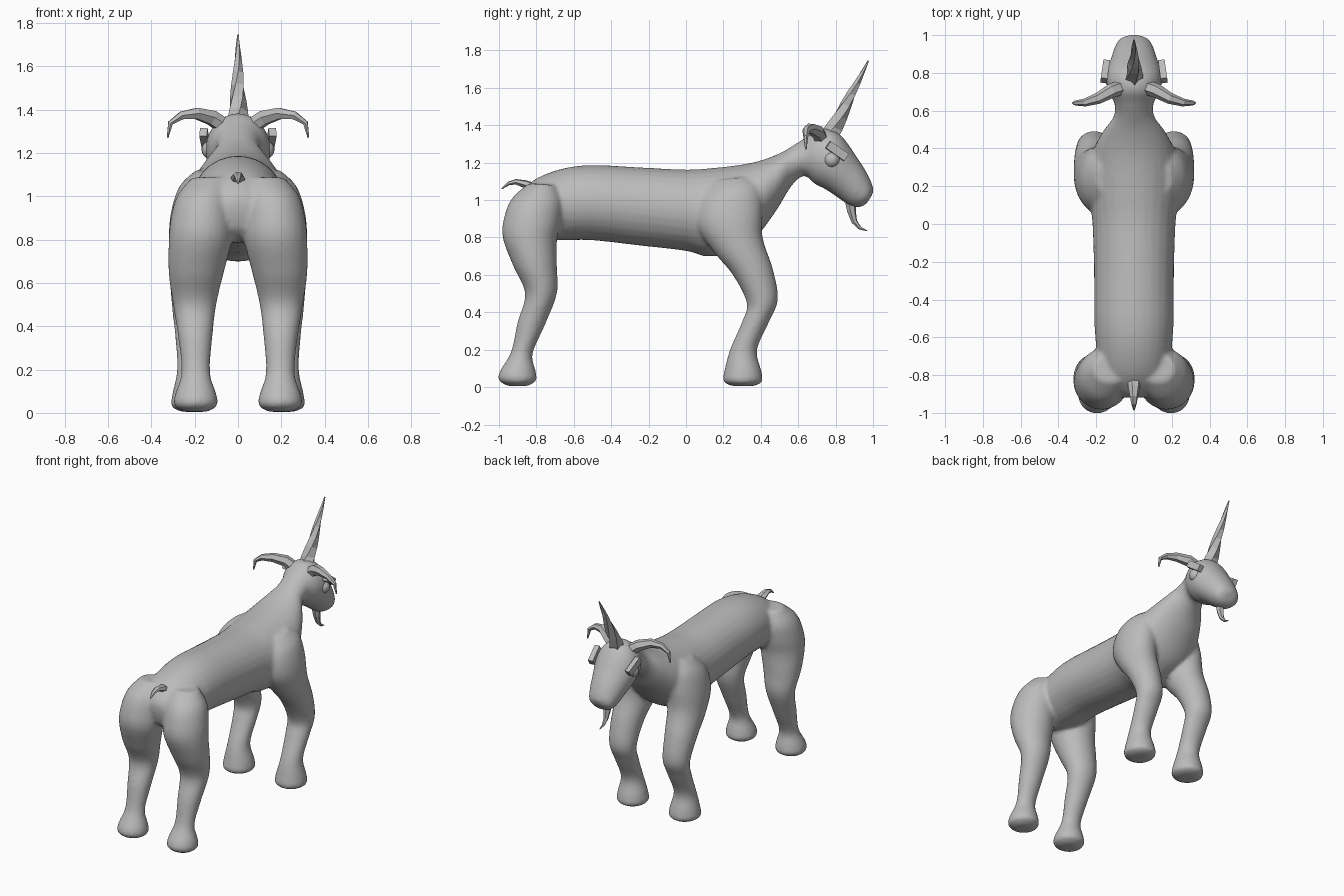
import bpy, bmesh, math
from mathutils import Vector, Matrix

if "Cube" in bpy.data.objects:
    bpy.data.objects.remove(bpy.data.objects["Cube"])

grey = bpy.data.materials.new("plain grey")
grey.diffuse_color = (0.5, 0.5, 0.5, 1)
grey.use_nodes = True
grey.node_tree.nodes["Principled BSDF"].inputs["Base Color"].default_value = grey.diffuse_color


def finish(name, bm, smooth, mirror=False):
    bmesh.ops.recalc_face_normals(bm, faces=bm.faces[:])
    me = bpy.data.meshes.new(name)
    bm.to_mesh(me)
    bm.free()
    me.materials.append(grey)
    for p in me.polygons:
        p.use_smooth = smooth
    ob = bpy.data.objects.new(name, me)
    bpy.context.collection.objects.link(ob)
    if mirror:
        ob.modifiers.new("mirror", "MIRROR").use_mirror_merge = False
    return ob


def skin(bm, rings):
    """Join rings of points into a closed skin."""
    rows = [[bm.verts.new(p) for p in r] for r in rings]
    n = len(rows[0])
    for a, b in zip(rows, rows[1:]):
        for i in range(n):
            j = (i + 1) % n
            bm.faces.new((a[i], a[j], b[j], b[i]))
    bm.faces.new(rows[0])
    bm.faces.new(rows[-1])


def loft(bm, secs, side=1, n=28, steps=5):
    """Smooth loft of ellipses: (y1, z1, y2, z2, centre x, half width)."""
    dense = []
    s = [secs[0]] + secs + [secs[-1]]
    for k in range(1, len(s) - 2):
        for q in range(steps):
            t = q / steps
            dense.append([0.5 * (2 * b + (c - a) * t + (2 * a - 5 * b + 4 * c - d) * t * t
                                 + (3 * b - a - 3 * c + d) * t ** 3)
                          for a, b, c, d in zip(*s[k - 1:k + 3])])
    dense.append(secs[-1])
    rings = []
    for y1, z1, y2, z2, cx, w in dense:
        ring = []
        for i in range(n):
            a = 2 * math.pi * i / n
            u, v = math.cos(a), math.sin(a)
            ring.append((side * (cx + w * v), (y1 + y2) / 2 + u * (y1 - y2) / 2,
                         (z1 + z2) / 2 + u * (z1 - z2) / 2))
        rings.append(ring)
    skin(bm, rings)


def tube(name, pts, sides, twist=0, mirror=False):
    """Flat-sided tapering tube through (x, y, z, radius)."""
    P = [Vector(p[:3]) for p in pts]
    d = (P[1] - P[0]).normalized()
    u = d.orthogonal().normalized()
    rings = []
    for k, p in enumerate(P):
        nd = (P[min(k + 1, len(P) - 1)] - P[max(k - 1, 0)]).normalized()
        u = d.rotation_difference(nd) @ u
        d = nd
        rings.append([p + pts[k][3] * (Matrix.Rotation(2 * math.pi * i / sides + twist * k, 3, d) @ u)
                      for i in range(sides)])
    bm = bmesh.new()
    skin(bm, rings)
    return finish(name, bm, False, mirror)


# body: torso, neck and head in one loft (top point, bottom point, half width)
torso = [(-.92, .99, -.92, .93, 0, .04), (-.89, 1.04, -.89, .84, 0, .12), (-.8, 1.115, -.8, .79, 0, .18),
         (-.66, 1.168, -.66, .785, 0, .2), (-.5, 1.187, -.5, .785, 0, .21), (-.25, 1.175, -.25, .757, 0, .212),
         (0, 1.163, 0, .728, 0, .22), (.15, 1.172, .1, .7, 0, .235), (.3, 1.19, .2, .71, 0, .24),
         (.4, 1.212, .36, .79, 0, .22), (.5, 1.25, .48, .94, 0, .165), (.57, 1.29, .56, 1.07, 0, .11),
         (.64, 1.335, .63, 1.13, 0, .103), (.72, 1.382, .69, 1.085, 0, .137), (.82, 1.355, .75, 1.055, 0, .15),
         (.92, 1.22, .83, 1.0, 0, .122), (.97, 1.14, .88, .968, 0, .105), (1.0, 1.07, .93, .962, 0, .083),
         (1.0, 1.035, .965, .98, 0, .04)]
# legs (back point, front point, centre x, half width)
front_leg = [(.25, .005, .36, .005, .205, .055), (.2, .03, .408, .03, .205, .102), (.205, .085, .402, .09, .205, .098),
             (.235, .2, .38, .2, .208, .073), (.3, .35, .445, .35, .208, .082), (.325, .45, .492, .47, .21, .092),
             (.25, .6, .465, .63, .21, .105), (.15, .72, .41, .8, .2, .12), (.06, .86, .41, .95, .185, .128),
             (.06, 1.0, .4, 1.07, .15, .125), (.13, 1.1, .35, 1.13, .1, .1)]
hind_leg = [(-.95, .005, -.85, .005, .195, .055), (-1.0, .035, -.8, .035, .195, .1), (-.995, .085, -.805, .09, .195, .095),
            (-.935, .19, -.82, .18, .195, .066), (-.9, .35, -.755, .33, .197, .078), (-.86, .5, -.69, .5, .2, .1),
            (-.925, .65, -.69, .64, .193, .127), (-.98, .8, -.69, .78, .175, .145), (-.972, .91, -.67, .88, .168, .143),
            (-.93, 1.01, -.66, .99, .155, .127), (-.84, 1.09, -.69, 1.08, .125, .09)]
bm = bmesh.new()
loft(bm, torso)
for side in (1, -1):
    loft(bm, front_leg, side)
    loft(bm, hind_leg, side)
body = finish("body", bm, True)
rm = body.modifiers.new("blend", "REMESH")
rm.mode = "VOXEL"
rm.voxel_size = 0.013
rm.use_smooth_shade = True
sm = body.modifiers.new("soften", "SMOOTH")
sm.factor, sm.iterations = 0.5, 5

# long twisted horn on the forehead
base, tip = Vector((0, .765, 1.33)), Vector((0, .975, 1.745))
tube("forehead_horn", [(*base.lerp(tip, k / 7), .05 * (1 - k / 7) + .004) for k in range(8)], 5, twist=.35)

# curled side horns
tube("side_horn", [(.06, .725, 1.32, .04), (.12, .705, 1.362, .038), (.19, .665, 1.382, .03),
                   (.26, .643, 1.373, .021), (.312, .64, 1.338, .013), (.325, .641, 1.27, .004)], 6, mirror=True)

# beard and tail
tube("beard", [(0, .88, .99, .03), (0, .885, .94, .024), (0, .9, .885, .016), (0, .93, .85, .009),
               (0, .97, .835, .002)], 6)
tail = tube("tail", [(0, -.8, 1.065, .024), (0, -.86, 1.085, .022), (0, -.91, 1.098, .015),
                     (0, -.95, 1.088, .01), (0, -.985, 1.06, .003)], 6)
tail.scale.x = 1.5

# eyes
bm = bmesh.new()
bmesh.ops.create_uvsphere(bm, u_segments=20, v_segments=12, radius=.043,
                          matrix=Matrix.Translation((.125, .78, 1.215)))
finish("eye", bm, True, True)

# brow plates
bm = bmesh.new()
bmesh.ops.create_cube(bm, size=1, matrix=Matrix.Translation((.153, .808, 1.262))
                      @ Matrix.Rotation(math.radians(8), 4, "Z") @ Matrix.Rotation(math.radians(-35), 4, "X")
                      @ Matrix.Diagonal((.035, .12, .045, 1)))
finish("brow", bm, False, True)
